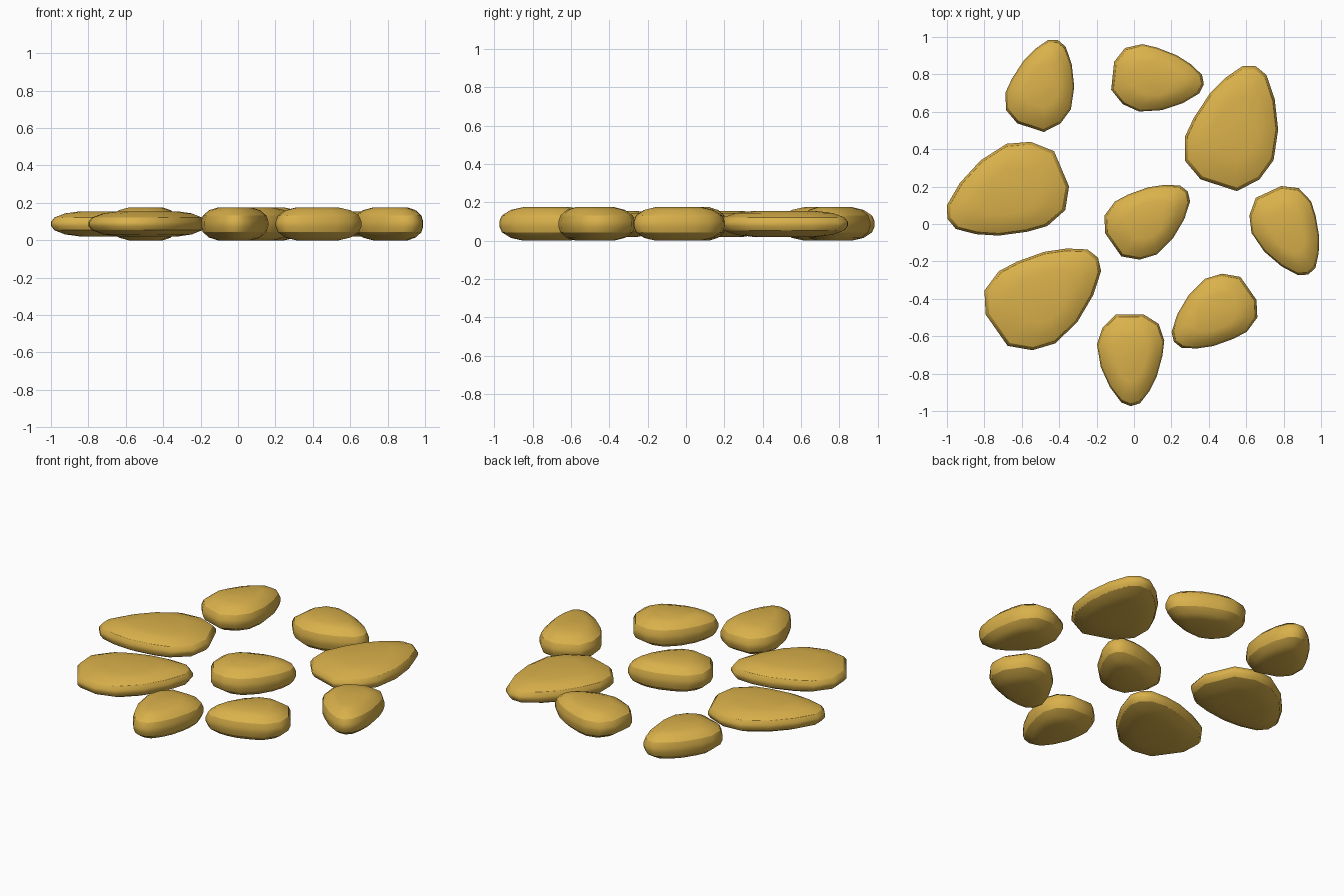
import bpy
import bmesh
from math import radians

cube = bpy.data.objects.get("Cube")
if cube:
    bpy.data.objects.remove(cube, do_unlink=True)

# Sandstone colour
stone_mat = bpy.data.materials.new("golden sandstone")
colour = (0.70, 0.44, 0.07, 1)
stone_mat.diffuse_color = colour
stone_mat.use_nodes = True
stone_mat.node_tree.nodes["Principled BSDF"].inputs["Base Color"].default_value = colour

# Rounded egg outline of one pebble, narrow end toward -y
OUTLINE = [(-.08, .24), (.07, .24), (.15, .19), (.18, .10), (.17, .02),
           (.14, -.09), (.10, -.17), (.05, -.235), (0, -.25), (-.05, -.23),
           (-.11, -.15), (-.16, -.04), (-.18, .08), (-.15, .17)]

# Half profile: outline scale and height above the middle plane
HALF = [(1, .014), (.945, .044), (.76, .073), (.5, .0875)]
CREASE = HALF[1][1]
MIDDLE = HALF[-1][1]


def make_pebble_mesh():
    """Stack scaled outlines into a flattened pebble with creased rims."""
    bm = bmesh.new()
    profile = [(s, -z) for s, z in reversed(HALF)] + HALF
    rings = [[bm.verts.new((x * s, y * s, z)) for x, y in OUTLINE]
             for s, z in profile]
    count = len(OUTLINE)
    for low, high in zip(rings, rings[1:]):
        for i in range(count):
            j = (i + 1) % count
            bm.faces.new((low[i], low[j], high[j], high[i]))
    bm.faces.new(rings[0])
    bm.faces.new(rings[-1])
    bmesh.ops.recalc_face_normals(bm, faces=bm.faces)
    for face in bm.faces:
        face.smooth = True
    for edge in bm.edges:
        if all(abs(abs(v.co.z) - CREASE) < 1e-5 for v in edge.verts):
            edge.smooth = False
    mesh = bpy.data.meshes.new("pebble")
    bm.to_mesh(mesh)
    bm.free()
    mesh.materials.append(stone_mat)
    return mesh


pebble = make_pebble_mesh()


def place(name, x, y, angle, scale=(1, 1, 1)):
    stone = bpy.data.objects.new(name, pebble)
    stone.location = (x, y, MIDDLE)
    stone.rotation_euler.z = radians(angle)
    stone.scale = scale
    bpy.context.collection.objects.link(stone)


# Small stones
place("front_stone", -.018, -.724, 0)
place("front_left_stone", .418, -.486, 305)
place("left_stone", .825, -.044, 25)
place("back_stone", .125, .772, 84)
place("back_right_stone", -.484, .745, 162)
place("centre_stone", .083, .03, 125)

# Large stones, wider and flatter
LARGE = (1.36, 1.36, .77)
place("large_back_left_stone", .547, .52, 162, LARGE)
place("large_right_stone", -.685, .161, 293, LARGE)
place("large_front_right_stone", -.471, -.375, 125, LARGE)
